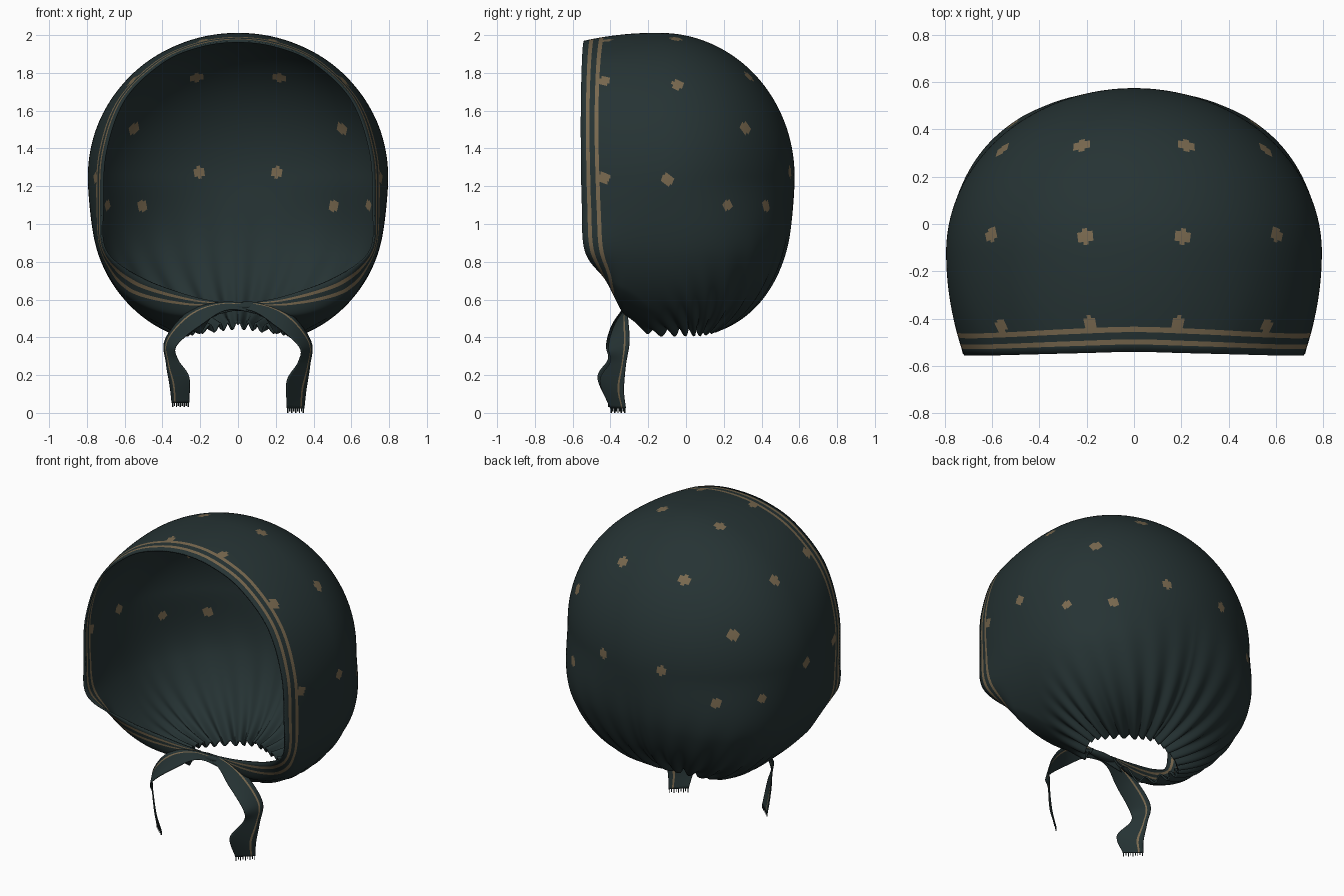
import bpy, bmesh, math
from mathutils import Vector, kdtree

if "Cube" in bpy.data.objects:
    bpy.data.objects.remove(bpy.data.objects["Cube"])


def material(name, rgb):
    m = bpy.data.materials.new(name)
    m.diffuse_color = (*rgb, 1)
    m.use_nodes = True
    m.node_tree.nodes["Principled BSDF"].inputs["Base Color"].default_value = m.diffuse_color
    return m


CLOTH = material("dark_teal_cloth", (0.019, 0.033, 0.034))
TAN = material("tan_trim", (0.19, 0.14, 0.078))


def make_object(name, verts, faces, colours=None, thickness=0.0):
    me = bpy.data.meshes.new(name)
    me.from_pydata([tuple(v) for v in verts], [], faces)
    me.materials.append(CLOTH)
    me.materials.append(TAN)
    if colours:
        me.polygons.foreach_set("material_index", colours)
    me.shade_smooth()
    ob = bpy.data.objects.new(name, me)
    bpy.context.collection.objects.link(ob)
    if thickness:
        mod = ob.modifiers.new("thickness", 'SOLIDIFY')
        mod.thickness = thickness
        mod.offset = 0
    return ob


def spline(points, t, mirror_end=False):
    """Smooth curve through points, t from 0 to 1."""
    p = [Vector(q) for q in points]
    last = p[-2] * 1
    last.x = -last.x
    p = [2 * p[0] - p[1]] + p + [last if mirror_end else 2 * p[-1] - p[-2]]
    n = len(points) - 1
    i = min(int(t * n), n - 1)
    f = t * n - i
    a, b, c, d = p[i:i + 4]
    return 0.5 * (2 * b + (c - a) * f + (2 * a - 5 * b + 4 * c - d) * f ** 2
                  + (3 * b - a - 3 * c + d) * f ** 3)


# Bonnet: each strip of cloth runs from the face rim, over the head, to the neck
CENTRE = Vector((0, -0.12, 1.25))
FACE_RIM = [(.06, -.29, .58), (.25, -.33, .62), (.52, -.43, .72), (.70, -.535, .86),
            (.715, -.55, 1.1), (.70, -.555, 1.38), (.60, -.555, 1.66),
            (.40, -.55, 1.855), (.20, -.545, 1.94), (0, -.54, 1.965)]
NECK_RIM = [(.08, -.28, .57), (.20, -.20, .44), (.28, -.10, .43), (.31, -.02, .43),
            (.30, .04, .43), (.26, .08, .43), (.20, .12, .44),
            (.12, .15, .45), (.06, .17, .46), (0, .18, .46)]
BULGE = [(.09, -.18, -.7), (.35, -.15, -.72), (.8, -.13, -.75), (1.0, 0, -.6),
         (1.2, .2, -.4), (1.3, .5, -.2), (1.2, .9, 0),
         (.9, 1.2, .25), (.45, 1.4, .4), (0, 1.5, .5)]


def head_radius(d):
    """Distance from the centre to the rounded head form along d."""
    s = max(0.0, min(1.0, -d.z / 0.5))
    p = 2 + 0.45 * s * s * (3 - 2 * s)
    ry = 0.69 if d.y > 0 else 1.07
    rz = 0.75 if d.z > 0 else 0.86
    total = abs(d.x / 0.79) ** p + abs(d.y / ry) ** p + abs(d.z / rz) ** p
    return total ** (-1 / p)


HALF, ROWS, FINE = 130, 168, 90
STRIPES = [0, .032, .054, .085, .108]


def strip(u):
    rim = spline(FACE_RIM, u, True) - CENTRE
    neck = spline(NECK_RIM, u, True) - CENTRE
    mid = spline(BULGE, u, True)
    a, b = rim.normalized(), neck.normalized()
    sa = rim.length / head_radius(a)
    sb = neck.length / head_radius(b)
    full = min(1.0, u * 4)
    path = []
    for k in range(FINE + 1):
        v = k / FINE
        d = (a * (1 - v) ** 2 + mid * 2 * v * (1 - v) + b * v * v).normalized()
        wa = max(0.0, 1 - v / 0.3) ** 2
        wb = max(0.0, (v - 0.7) / 0.3) ** 2
        blended = 1 + (sa - 1) * wa + (sb - 1) * wb
        straight = sa + (sb - sa) * v
        scale = straight + (blended - straight) * full
        gather = max(0.0, (v - 0.62) / 0.38) ** 2
        scale *= 1 + 0.025 * gather * math.sin(u * 75)
        path.append(CENTRE + d * scale * head_radius(d))
    # Even spacing, with the first rows placed on the stripe edges
    dist = [0.0]
    for p, q in zip(path, path[1:]):
        dist.append(dist[-1] + (q - p).length)
    length = dist[-1]
    k = min(1.0, length / 0.6)
    marks = [s * k for s in STRIPES]
    marks += [marks[-1] + (length - marks[-1]) * i / ROWS for i in range(1, ROWS + 1)]
    out, j = [], 0
    for m in marks:
        while j < FINE - 1 and dist[j + 1] < m:
            j += 1
        f = (m - dist[j]) / max(dist[j + 1] - dist[j], 1e-9)
        out.append(path[j].lerp(path[j + 1], min(1.0, f)))
    return out


def build_bonnet():
    right = [strip(i / HALF) for i in range(HALF + 1)]
    left = [[Vector((-p.x, p.y, p.z)) for p in s] for s in right]
    columns = left + right[-2::-1]
    n = len(columns[0])
    verts = [p for c in columns for p in c]
    faces, colours, centres = [], [], []
    for i in range(len(columns) - 1):
        for j in range(n - 1):
            f = (i * n + j, (i + 1) * n + j, (i + 1) * n + j + 1, i * n + j + 1)
            faces.append(f)
            colours.append(1 if j in (1, 3) else 0)
            centres.append(sum((verts[k] for k in f), Vector()) / 4)
    # Round dots, snapped to the nearest cloth
    tree = kdtree.KDTree(len(centres))
    for i, c in enumerate(centres):
        tree.insert(c, i)
    tree.balance()
    dots = [(.6, -.05, 1.74), (.2, -.05, 1.98), (.22, .34, 1.79), (.57, .32, 1.51),
            (.2, .54, 1.28), (.5, .41, 1.1), (.75, .24, 1.1), (.79, -.1, 1.23),
            (.19, -.425, 1.96), (.55, -.425, 1.74), (.74, -.43, 1.25)]
    for x, y, z in dots:
        for side in (1, -1):
            spot = tree.find((side * x, y, z))[0]
            for _, i, _ in tree.find_range(spot, 0.031):
                colours[i] = 1
    make_object("bonnet", verts, faces, colours, 0.01)


# Ties: two ribbons that cross under the chin and hang down
OUTER = [(-.10, -.29, .58), (.10, -.30, .585), (.27, -.31, .53), (.385, -.30, .38),
         (.38, -.32, .25), (.36, -.33, .12), (.35, -.32, .025)]
INNER = [(-.16, -.30, .51), (.05, -.32, .545), (.20, -.38, .46), (.325, -.41, .35),
         (.32, -.40, .27), (.26, -.455, .17), (.26, -.40, .025)]
ACROSS = [0, .17, .25, .5, .75, .93, 1]


def build_tie(name, side, lift, forward):
    steps, w = 48, len(ACROSS)

    def place(p):
        drop = lift * max(0.0, min(1.0, (0.5 - p.z) / 0.5))
        return Vector((side * p.x, p.y - forward, p.z + drop))

    verts, faces, colours = [], [], []
    for i in range(steps + 1):
        a, b = spline(OUTER, i / steps), spline(INNER, i / steps)
        verts += [place(a.lerp(b, s)) for s in ACROSS]
    for i in range(steps):
        for j in range(w - 1):
            k = i * w + j
            faces.append((k, k + 1, k + w + 1, k + w))
            colours.append(1 if j == 1 else 0)
    # Fringe threads at the loose end
    a, b = Vector(OUTER[-1]), Vector(INNER[-1])
    for t in range(9):
        s = 0.02 + t * 0.115
        k = len(verts)
        p, q = a.lerp(b, s), a.lerp(b, s + 0.04)
        low = Vector((0, 0, -0.025 if t % 2 == 0 else -0.018))
        verts += [place(v) for v in (p, q, q + low, p + low)]
        faces.append((k, k + 1, k + 2, k + 3))
        colours.append(0)
    make_object(name, verts, faces, colours, 0.006)


def build_knot():
    bm = bmesh.new()
    bmesh.ops.create_uvsphere(bm, u_segments=20, v_segments=10, radius=1)
    for v in bm.verts:
        v.co = Vector((v.co.x * 0.10, v.co.y * 0.025 - 0.295, v.co.z * 0.022 + 0.562))
    me = bpy.data.meshes.new("chin_knot")
    bm.to_mesh(me)
    bm.free()
    me.materials.append(CLOTH)
    me.shade_smooth()
    bpy.context.collection.objects.link(bpy.data.objects.new("chin_knot", me))


build_bonnet()
build_tie("right_tie", 1, 0.0, 0.0)
build_tie("left_tie", -1, 0.03, 0.012)
build_knot()
